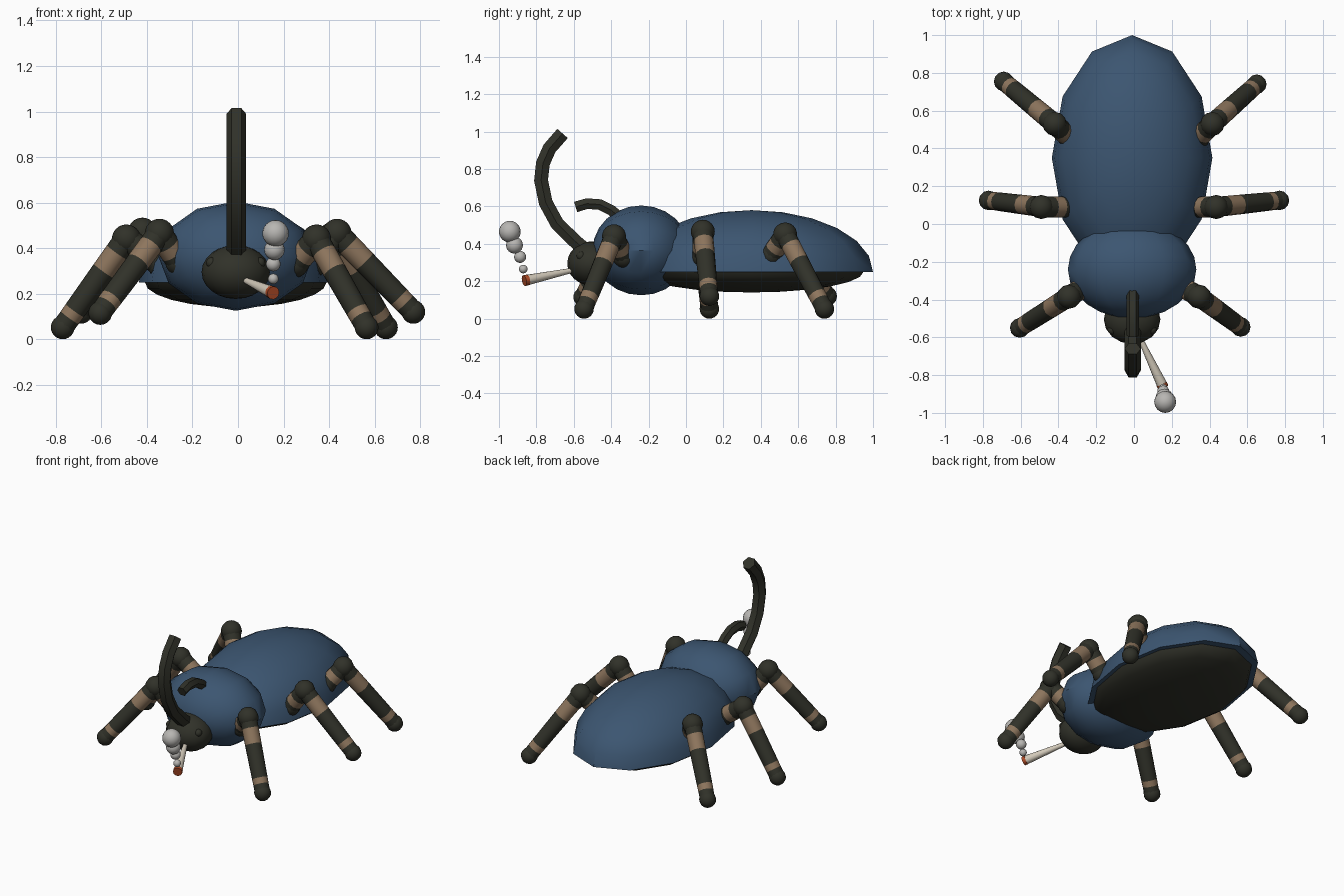
import bpy, bmesh, math
from mathutils import Vector, Matrix

if "Cube" in bpy.data.objects:
    bpy.data.objects.remove(bpy.data.objects["Cube"])


def material(name, rgb):
    m = bpy.data.materials.new(name)
    m.diffuse_color = (*rgb, 1)
    m.use_nodes = True
    m.node_tree.nodes["Principled BSDF"].inputs["Base Color"].default_value = m.diffuse_color
    return m


BLUE = material("shell blue", (0.045, 0.092, 0.165))
DARK = material("dark olive", (0.030, 0.031, 0.022))
TAN = material("worn tan", (0.27, 0.18, 0.11))
SMOKE = material("smoke grey", (0.48, 0.47, 0.45))
PAPER = material("paper cream", (0.66, 0.60, 0.50))
EMBER = material("ember orange", (0.42, 0.07, 0.02))


def finish(bm, name, mats, angle=40):
    bmesh.ops.recalc_face_normals(bm, faces=bm.faces)
    me = bpy.data.meshes.new(name)
    bm.to_mesh(me)
    bm.free()
    for m in mats:
        me.materials.append(m)
    ob = bpy.data.objects.new(name, me)
    bpy.context.collection.objects.link(ob)
    bpy.ops.object.select_all(action='DESELECT')
    ob.select_set(True)
    bpy.context.view_layer.objects.active = ob
    bpy.ops.object.shade_smooth_by_angle(angle=math.radians(angle))
    return ob


def ellipsoid(name, center, radii, mat, seg=12, rings=12, pole_y=False, half=0):
    """Ellipsoid; half=1 keeps the upper half, half=-1 the lower half."""
    bm = bmesh.new()
    bmesh.ops.create_uvsphere(bm, u_segments=seg, v_segments=rings, radius=1)
    if pole_y:
        bm.transform(Matrix.Rotation(math.pi / 2, 4, 'X'))
    if half:
        bmesh.ops.bisect_plane(bm, geom=bm.verts[:] + bm.edges[:] + bm.faces[:],
                               plane_co=(0, 0, 0), plane_no=(0, 0, -half), clear_outer=True)
        bmesh.ops.holes_fill(bm, edges=[e for e in bm.edges if e.is_boundary])
    bm.transform(Matrix.Translation(center) @ Matrix.Diagonal((*radii, 1)))
    return finish(bm, name, [mat])


def tube(name, path, radii, mats, bands=None, sides=12, up=(1, 0, 0)):
    """Loft a round section along a path; bands gives a material slot per span."""
    bm = bmesh.new()
    pts = [Vector(p) for p in path]
    rows = []
    for i, p in enumerate(pts):
        d = (pts[min(i + 1, len(pts) - 1)] - pts[max(i - 1, 0)]).normalized()
        u = (Vector(up) - d * d.dot(Vector(up))).normalized()
        v = d.cross(u)
        ring = []
        for k in range(sides):
            a = 2 * math.pi * k / sides
            ring.append(bm.verts.new(p + radii[i] * (u * math.cos(a) + v * math.sin(a))))
        rows.append(ring)
    for i in range(len(rows) - 1):
        for k in range(sides):
            j = (k + 1) % sides
            f = bm.faces.new((rows[i][k], rows[i][j], rows[i + 1][j], rows[i + 1][k]))
            f.material_index = bands[i] if bands else 0
    bm.faces.new(rows[0])
    bm.faces.new(rows[-1])
    return finish(bm, name, mats)


# Body: domed wing case, shallow belly, thorax, head
ellipsoid("wing_case", (-0.01, 0.35, 0.25), (0.425, 0.65, 0.33), BLUE, half=1)
ellipsoid("belly", (-0.01, 0.35, 0.252), (0.40, 0.60, 0.112), DARK, half=-1)
ellipsoid("thorax", (-0.01, -0.24, 0.365), (0.34, 0.26, 0.24), BLUE, pole_y=True)
ellipsoid("head", (-0.01, -0.505, 0.295), (0.15, 0.13, 0.118), DARK, seg=16)
for side, label in ((-1, "left"), (1, "right")):
    ellipsoid(label + "_eye", (-0.01 + side * 0.105, -0.56, 0.335), (0.025,) * 3, DARK)

# Curved horns on head and thorax
head_path = [(-0.53, 0.36), (-0.60, 0.42), (-0.69, 0.51), (-0.75, 0.62), (-0.775, 0.74),
             (-0.765, 0.83), (-0.73, 0.91), (-0.66, 0.99)]
tube("head_horn", [(-0.007, y, z) for y, z in head_path], [0.043] * len(head_path), [DARK], sides=6)
thorax_path = [(-0.59, 0.597), (-0.53, 0.615), (-0.46, 0.61), (-0.40, 0.58), (-0.34, 0.53)]
tube("thorax_horn", [(-0.007, y, z) for y, z in thorax_path], [0.033] * len(thorax_path), [DARK], sides=6)

# Legs: hip, knee and foot positions, alternating planted and raised feet
LEGS = {
    "front_right": ((0.25, -0.33, 0.33), (0.345, -0.385, 0.44), (0.565, -0.545, 0.052)),
    "middle_right": ((0.33, 0.09, 0.33), (0.435, 0.09, 0.465), (0.77, 0.125, 0.12)),
    "rear_right": ((0.34, 0.455, 0.34), (0.415, 0.53, 0.45), (0.65, 0.74, 0.052)),
    "front_left": ((-0.26, -0.33, 0.34), (-0.345, -0.385, 0.465), (-0.605, -0.55, 0.115)),
    "middle_left": ((-0.34, 0.09, 0.33), (-0.49, 0.09, 0.44), (-0.77, 0.125, 0.052)),
    "rear_left": ((-0.34, 0.455, 0.34), (-0.42, 0.53, 0.47), (-0.69, 0.755, 0.12)),
}
for name, joints in LEGS.items():
    hip, knee, foot = (Vector(j) for j in joints)
    tube(name + "_thigh", [hip.lerp(knee, t) for t in (0, 0.3, 0.6, 1)], [0.055] * 4,
         [DARK, TAN], bands=(0, 1, 0), up=(0, 1, 0))
    tube(name + "_shin", [knee.lerp(foot, t) for t in (0, 0.15, 0.36, 0.81, 0.89, 1)],
         [0.054, 0.053, 0.052, 0.049, 0.048, 0.048], [DARK, TAN], bands=(0, 1, 0, 1, 0), up=(0, 1, 0))
    ellipsoid(name + "_hip", hip, (0.06,) * 3, DARK)
    ellipsoid(name + "_knee", knee, (0.064,) * 3, DARK)
    ellipsoid(name + "_foot", foot, (0.052,) * 3, DARK)

# Cigarette with glowing end
mouth, tip = Vector((0.025, -0.59, 0.262)), Vector((0.155, -0.865, 0.203))
tube("cigarette", [mouth, mouth.lerp(tip, 0.93)], [0.012, 0.028], [PAPER])
tube("ember", [mouth.lerp(tip, 0.93), tip], [0.029, 0.029], [EMBER])

# Rising smoke puffs
for i, (x, y, z, r) in enumerate([(0.155, -0.87, 0.265, 0.023), (0.155, -0.887, 0.33, 0.032),
                                  (0.16, -0.917, 0.393, 0.045), (0.165, -0.942, 0.465, 0.058)]):
    ellipsoid("smoke_puff_%d" % (i + 1), (x, y, z), (r,) * 3, SMOKE, seg=16)
